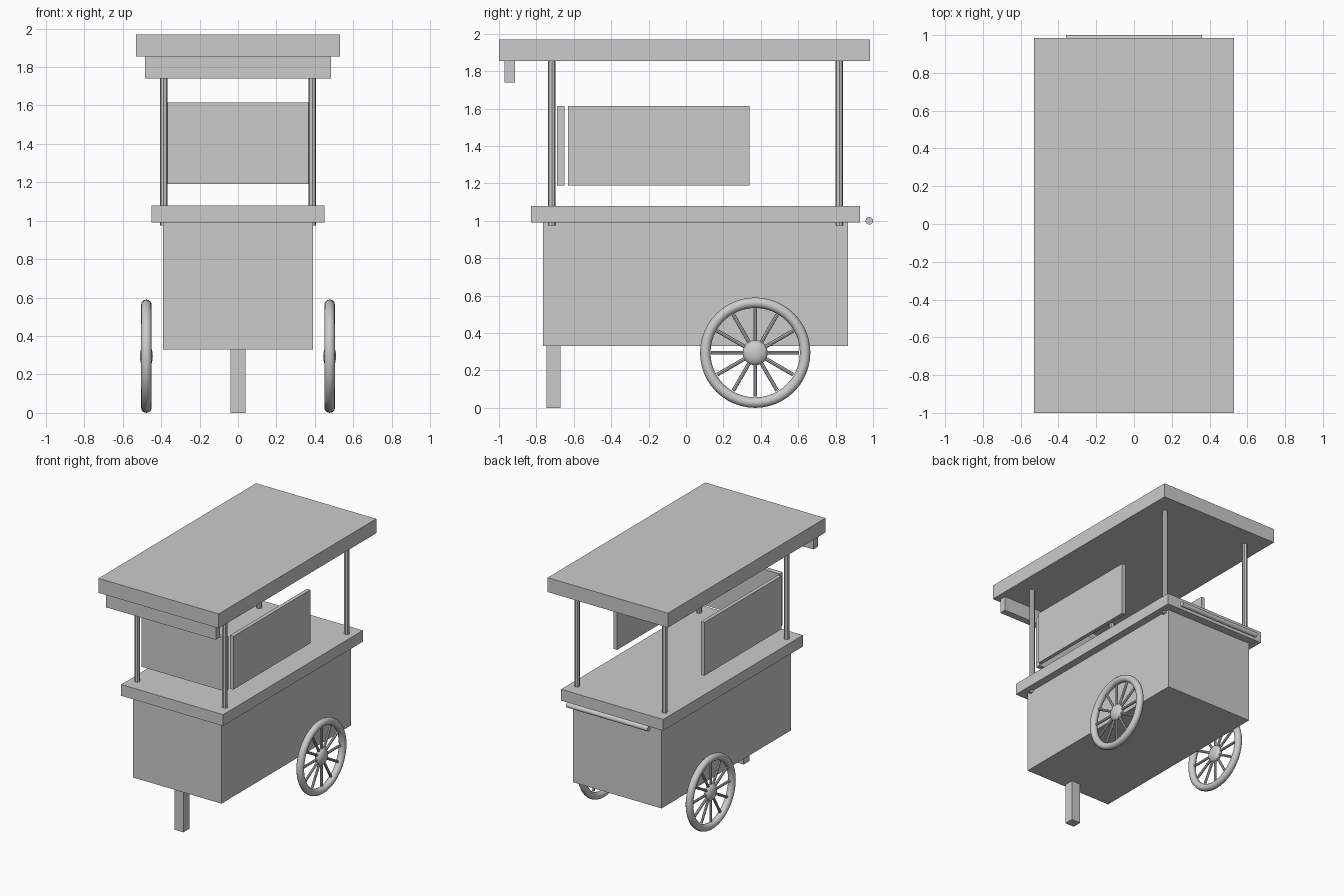
import bpy, bmesh, math
from mathutils import Matrix, Vector

if "Cube" in bpy.data.objects:
    bpy.data.objects.remove(bpy.data.objects["Cube"], do_unlink=True)

# One flat colour for the whole cart
grey = bpy.data.materials.new("light_grey")
grey.use_nodes = True
colour = (0.6, 0.6, 0.6, 1)
grey.diffuse_color = colour
grey.node_tree.nodes["Principled BSDF"].inputs["Base Color"].default_value = colour


def finish(name, bm, smooth=False):
    mesh = bpy.data.meshes.new(name)
    bmesh.ops.recalc_face_normals(bm, faces=bm.faces)
    for f in bm.faces:
        f.smooth = smooth
    bm.to_mesh(mesh)
    bm.free()
    mesh.materials.append(grey)
    obj = bpy.data.objects.new(name, mesh)
    bpy.context.collection.objects.link(obj)
    return obj


def box(name, x, y, z):
    """Box from (min, max) pairs on each axis."""
    bm = bmesh.new()
    size = [b - a for a, b in (x, y, z)]
    centre = [(a + b) / 2 for a, b in (x, y, z)]
    bmesh.ops.create_cube(bm, size=1, matrix=Matrix.Translation(centre) @ Matrix.Diagonal((*size, 1)))
    return finish(name, bm)


def add_rod(bm, start, end, radius, sides):
    """Cylinder between two points."""
    start, end = Vector(start), Vector(end)
    axis = end - start
    place = Matrix.Translation((start + end) / 2) @ axis.to_track_quat("Z", "Y").to_matrix().to_4x4()
    bmesh.ops.create_cone(bm, cap_ends=True, segments=sides, radius1=radius, radius2=radius,
                          depth=axis.length, matrix=place)


def rod(name, start, end, radius, sides):
    bm = bmesh.new()
    add_rod(bm, start, end, radius, sides)
    return finish(name, bm)


# Cabinet, counter, roof and front leg
box("cabinet", (-0.39, 0.39), (-0.765, 0.865), (0.33, 0.99))
box("countertop", (-0.45, 0.45), (-0.83, 0.93), (0.99, 1.08))
box("roof", (-0.53, 0.53), (-1.0, 0.985), (1.855, 1.97))
box("front_sign_board", (-0.483, 0.483), (-0.97, -0.915), (1.74, 1.855))
box("front_leg", (-0.04, 0.04), (-0.745, -0.67), (0, 0.33))

# Display panels above the counter
box("front_panel", (-0.37, 0.37), (-0.69, -0.65), (1.19, 1.615))
for side, s in (("left", 1), ("right", -1)):
    box(side + "_panel", sorted((0.37 * s, 0.4 * s)), (-0.63, 0.34), (1.19, 1.615))

# Roof posts
for side, s in (("left", 1), ("right", -1)):
    for end, y in (("front", -0.717), ("back", 0.82)):
        rod(f"{end}_{side}_post", (s * 0.387, y, 0.975), (s * 0.387, y, 1.86), 0.02, 8)

# Push handle at the back
rod("push_handle", (-0.36, 0.98, 1.0), (0.36, 0.98, 1.0), 0.02, 16)

# Spoked wheels
AXLE_Y, AXLE_Z = 0.37, 0.295
for side, s in (("left", 1), ("right", -1)):
    hub = Vector((s * 0.477, AXLE_Y, AXLE_Z))
    bpy.ops.mesh.primitive_torus_add(major_radius=0.267, minor_radius=0.028, major_segments=48,
                                     minor_segments=12, location=hub, rotation=(0, math.pi / 2, 0))
    rim = bpy.context.object
    rim.name = side + "_wheel_rim"
    rim.data.materials.append(grey)
    bpy.ops.object.shade_smooth()

    bm = bmesh.new()
    for i in range(12):
        a = math.tau * i / 12
        add_rod(bm, hub, hub + Vector((0, math.cos(a), math.sin(a))) * 0.235, 0.01, 8)
    finish(side + "_wheel_spokes", bm)

    bm = bmesh.new()
    bmesh.ops.create_uvsphere(bm, u_segments=24, v_segments=12, radius=0.067,
                              matrix=Matrix.Translation(hub) @ Matrix.Diagonal((0.5, 1, 1, 1)))
    finish(side + "_wheel_hub", bm, smooth=True)
